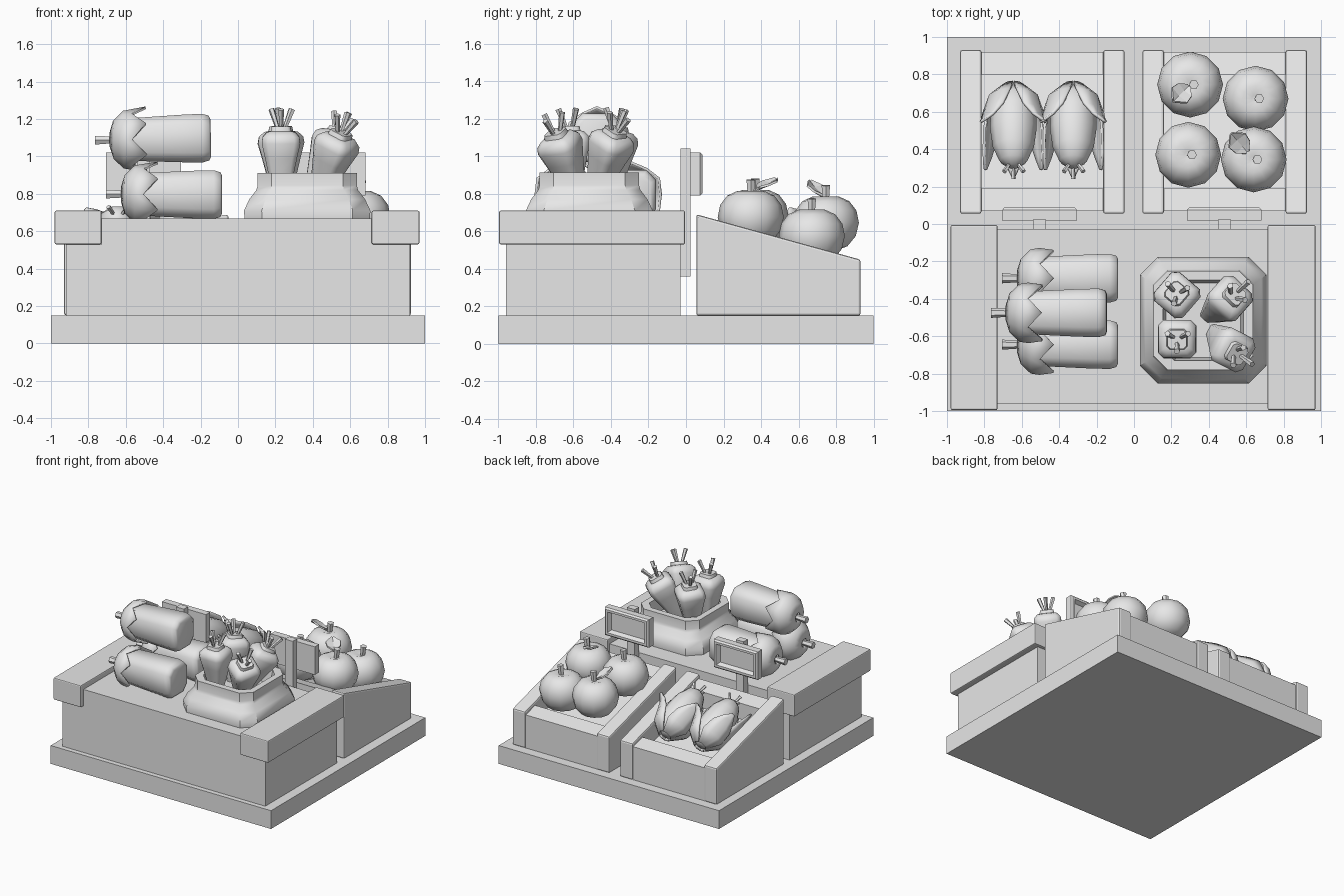
import bpy, bmesh, math
from mathutils import Vector, Matrix

if "Cube" in bpy.data.objects:
    bpy.data.objects.remove(bpy.data.objects["Cube"])

grey = bpy.data.materials.new("plain_grey")
grey.diffuse_color = (0.8, 0.8, 0.8, 1)
grey.use_nodes = True
grey.node_tree.nodes["Principled BSDF"].inputs["Base Color"].default_value = grey.diffuse_color


def finish(name, bm, mat=None, smooth=0, thick=0, bevel=0):
    """Turn a bmesh into a named object."""
    bmesh.ops.recalc_face_normals(bm, faces=bm.faces)
    me = bpy.data.meshes.new(name)
    bm.to_mesh(me)
    bm.free()
    if mat:
        me.transform(mat)
    me.materials.append(grey)
    ob = bpy.data.objects.new(name, me)
    bpy.context.collection.objects.link(ob)
    if thick:
        m = ob.modifiers.new("thickness", 'SOLIDIFY')
        m.thickness, m.offset = thick, 0
    if bevel:
        m = ob.modifiers.new("soft_edge", 'BEVEL')
        m.width, m.segments = bevel, 2
    if smooth:
        bpy.ops.object.select_all(action='DESELECT')
        ob.select_set(True)
        bpy.context.view_layer.objects.active = ob
        bpy.ops.object.shade_smooth_by_angle(angle=math.radians(smooth))
    return ob


def loft(name, rings, mat=None, closed=True, caps=True, **kw):
    """Skin a list of equal-length point rings."""
    bm = bmesh.new()
    vs = [[bm.verts.new(p) for p in r] for r in rings]
    n = len(vs[0])
    for a, b in zip(vs, vs[1:]):
        for i in range(n if closed else n - 1):
            j = (i + 1) % n
            bm.faces.new((a[i], a[j], b[j], b[i]))
    if caps:
        bm.faces.new(vs[0])
        bm.faces.new(vs[-1])
    return finish(name, bm, mat, **kw)


def box(name, x0, x1, y0, y1, z0, z1, **kw):
    return loft(name, [[(x0, y0, z), (x1, y0, z), (x1, y1, z), (x0, y1, z)] for z in (z0, z1)], **kw)


def prism_x(name, x0, x1, yz, **kw):
    return loft(name, [[(x, y, z) for y, z in yz] for x in (x0, x1)], **kw)


def circle(r, z, n):
    return [(r * math.cos(2 * math.pi * i / n), r * math.sin(2 * math.pi * i / n), z) for i in range(n)]


def squarish(r, z, cut=0.3):
    """Square with chamfered corners, half width r."""
    c = r * (1 - cut)
    return [(r, -c, z), (r, c, z), (c, r, z), (-c, r, z), (-r, c, z), (-r, -c, z), (-c, -r, z), (c, -r, z)]


def lathe(name, prof, n, mat, **kw):
    return loft(name, [circle(r, z, n) for r, z in prof], mat, **kw)


def frame(origin, direction, spin=0):
    """Matrix whose local z follows direction."""
    q = Vector(direction).to_track_quat('Z', 'Y').to_matrix().to_4x4()
    return Matrix.Translation(origin) @ q @ Matrix.Rotation(math.radians(spin), 4, 'Z')


def sprouts(name, mat, z, length, r=0.014):
    for i, (dx, dy) in enumerate(((-.03, .02), (.035, .02), (0, -.035))):
        m = mat @ frame((dx * .6, dy * .6, z), (dx * 1.2, dy * 1.2, length))
        lathe(f"{name}_{i + 1}", [(r * .8, 0), (r * 1.2, length)], 5, m)


# Ground slab and front counter
box("base", -1, 1, -1, 1, 0, .15)
counter = [(-.92, .15), (.92, .15), (.92, .53), (.73, .53), (.73, .667), (-.73, .667), (-.73, .53), (-.92, .53)]
loft("counter", [[(x, y, z) for x, z in counter] for y in (-.96, -.03)])
box("left_ledge", -.98, -.73, -.995, -.005, .53, .71, bevel=.008)
box("right_ledge", .715, .97, -.995, -.005, .53, .71, bevel=.008)


# Sloping crates
def slope(y, drop=0):
    return .69 - (y - .055) * .276 - drop


def panel(name, x0, x1, y0, y1, drop, **kw):
    prism_x(name, x0, x1, [(y0, .15), (y1, .15), (y1, slope(y1, drop)), (y0, slope(y0, drop))], **kw)


for side, cx in (("left", -.49), ("right", .485)):
    panel(side + "_crate_side_a", cx - .44, cx - .325, .055, .93, 0, bevel=.012)
    panel(side + "_crate_side_b", cx + .325, cx + .44, .055, .93, 0, bevel=.012)
    panel(side + "_crate_front", cx - .33, cx + .33, .07, .19, .03)
    panel(side + "_crate_back", cx - .33, cx + .33, .80, .92, .03)
    panel(side + "_crate_floor", cx - .33, cx + .33, .18, .81, .16)

# Price signs with a recessed face towards the back
for side, cx in (("left", -.505), ("right", .483)):
    box(side + "_sign_post", cx - .035, cx + .035, -.03, .025, .36, 1.04)

    def rect(y, d):
        return [(cx - .2 + d, y, .79 + d), (cx + .2 - d, y, .79 + d), (cx + .2 - d, y, 1.02 - d), (cx - .2 + d, y, 1.02 - d)]
    loft(side + "_sign_board", [rect(.02, 0), rect(.075, 0), rect(.088, .012), rect(.088, .03), rect(.055, .045)])

# Open sack
sack = [(.335, .665), (.338, .71), (.31, .77), (.272, .82), (.265, .845), (.265, .912), (.215, .912), (.20, .80)]
loft("sack", [squarish(r, z, .28) for r, z in sack], Matrix.Translation((.37, -.515, 0)), smooth=40)

# Root vegetables standing in the sack: shoulder point, lean, spin
roots = [((.23, -.38, 1.07), (-.02, .12, 1), 40), ((.51, -.40, 1.06), (.42, .32, 1), 10),
         ((.23, -.615, 1.07), (0, -.03, 1), 0), ((.525, -.67, 1.05), (.36, -.34, 1), 15)]
for i, (p, d, spin) in enumerate(roots):
    m = frame(p, d, spin)
    prof = [(.03, -.33), (.06, -.20), (.085, -.08), (.103, 0), (.098, .035), (.075, .06), (.055, .065), (.05, .09)]
    loft(f"root_{i + 1}", [squarish(r, z, .3) for r, z in prof], m, smooth=45)
    sprouts(f"root_{i + 1}_sprout", m, .08, .11)

# Long vegetables lying on the counter: stem-side point
for i, (x, y, z) in enumerate([(-.62, -.29, .798), (-.62, -.645, .798), (-.68, -.475, 1.088)]):
    m = frame((x, y, z), (1, 0, .02 if i == 2 else -.005))
    prof = [(.05, .03), (.095, .07), (.115, .13), (.127, .38), (.13, .49), (.12, .525), (.10, .535)]
    loft(f"long_vegetable_{i + 1}", [squarish(r, t, .4) for r, t in prof], m, smooth=50)
    cup = [circle(r, t, 12) for r, t in ((.035, 0), (.10, .02), (.148, .07))]
    rim = [(a * (.168 if k % 2 else .155), b * (.168 if k % 2 else .155), .19 if k % 2 else .115)
           for k, (a, b, _) in enumerate(circle(1, 0, 12))]
    loft(f"leafy_cap_{i + 1}", cup + [rim], m, caps=False, thick=.014, smooth=50)
    lathe(f"cap_stem_{i + 1}", [(.027, -.085), (.02, .02)], 6, m)

# Round fruit in the right crate: centre, leaf direction
fruit = [((.30, .745, .645), (-.04, -.04)), ((.65, .67, .575), None),
         ((.29, .37, .68), None), ((.64, .345, .675), (-.07, .08))]
for i, (p, leaf) in enumerate(fruit):
    m = Matrix.Translation(p)
    prof = [(.05, -.15), (.115, -.125), (.16, -.07), (.176, 0), (.163, .065), (.125, .115), (.07, .14), (.02, .125)]
    lathe(f"fruit_{i + 1}", prof, 12, m, smooth=50)
    lathe(f"fruit_stem_{i + 1}", [(.018, .11), (.026, .20)], 6, m @ Matrix.Rotation(.1, 4, 'Y'))
    if leaf:
        lm = frame(Vector(p) + Vector((leaf[0], leaf[1], .18)), (leaf[0], leaf[1], .04))
        pts = ((.012, -.06), (.05, -.02), (.058, .03), (.01, .08))
        loft(f"fruit_leaf_{i + 1}", [[(-w, 0, t), (0, -.012, t), (w, 0, t)] for w, t in pts], lm,
             closed=False, caps=False, thick=.012)

# Cobs with open husks in the left crate
for i, cx in enumerate((-.645, -.325)):
    m = frame((cx, .73, .49), (0, -.44, .2))
    prof = [(.04, 0), (.095, .05), (.122, .13), (.125, .24), (.11, .35), (.075, .43), (.03, .465)]
    lathe(f"cob_{i + 1}", prof, 10, m, smooth=50)
    sprouts(f"cob_{i + 1}_silk", m, .45, .07, .011)
    # (angle, rows of: distance along, radius, half angle)
    flared = ((-.01, .05, 50), (.07, .135, 44), (.16, .16, 32), (.22, .18, 16), (.26, .215, 3))
    snug = ((-.01, .05, 50), (.10, .14, 42), (.25, .155, 30), (.37, .16, 16), (.45, .165, 3))
    for k, (ang, rows) in enumerate(((38, flared), (142, flared), (-25, snug), (205, snug), (270, snug))):
        strip = []
        for t, r, h in rows:
            a = [math.radians(ang + s * h) for s in (-1, -.35, .35, 1)]
            strip.append([(r * math.cos(q), r * math.sin(q), t) for q in a])
        loft(f"husk_{i + 1}_{k + 1}", strip, m, closed=False, caps=False, thick=.014, smooth=50)
